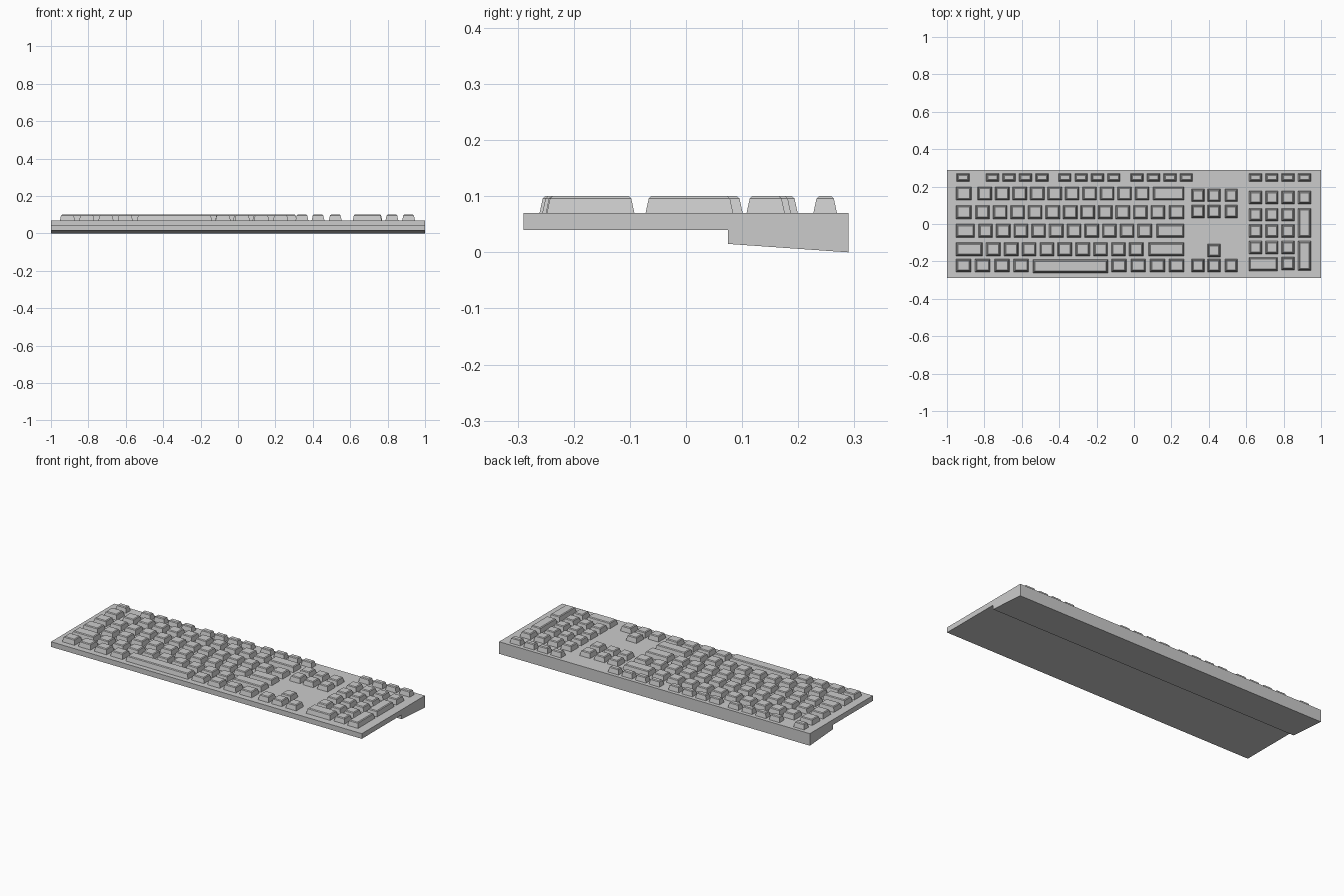
import bpy, bmesh

if "Cube" in bpy.data.objects:
    bpy.data.objects.remove(bpy.data.objects["Cube"])


def make_object(name, bm):
    bmesh.ops.recalc_face_normals(bm, faces=bm.faces[:])
    me = bpy.data.meshes.new(name)
    bm.to_mesh(me)
    bm.free()
    ob = bpy.data.objects.new(name, me)
    bpy.context.collection.objects.link(ob)
    return ob


def extrude_profile(name, pts):
    """Side profile (y, z) extruded across the full width."""
    bm = bmesh.new()
    face = bm.faces.new([bm.verts.new((-1, y, z)) for y, z in pts])
    ext = bmesh.ops.extrude_face_region(bm, geom=[face])
    verts = [v for v in ext["geom"] if isinstance(v, bmesh.types.BMVert)]
    bmesh.ops.translate(bm, vec=(2, 0, 0), verts=verts)
    return make_object(name, bm)


# Body: thin case with a stepped, sloping rear underside
extrude_profile("case", [(-0.29, 0.04), (0.075, 0.04), (0.075, 0.015),
                         (0.29, 0.0), (0.29, 0.07), (-0.29, 0.07)])

Z0, Z1, TAPER = 0.07, 0.10, 0.007


def add_key(bm, x0, x1, y, h):
    """Tapered keycap from x0 to x1, centred on y, with a softened top rim."""
    def ring(i, z):
        return [bm.verts.new((x, yy, z)) for x, yy in
                ((x0 + i, y - h / 2 + i), (x1 - i, y - h / 2 + i),
                 (x1 - i, y + h / 2 - i), (x0 + i, y + h / 2 - i))]
    rings = [ring(0, Z0), ring(TAPER * 0.8, Z1 - 0.004), ring(TAPER + 0.003, Z1)]
    for a, b in zip(rings, rings[1:]):
        for k in range(4):
            n = (k + 1) % 4
            bm.faces.new((a[k], a[n], b[n], b[k]))
    bm.faces.new(rings[-1])
    bm.faces.new(rings[0][::-1])


def key_group(name, keys):
    bm = bmesh.new()
    for k in keys:
        add_key(bm, *k)
    make_object(name, bm)


def row(centres, y, h=0.072, w=0.076):
    return [(c - w / 2, c + w / 2, y, h) for c in centres]


def run(first, last, n):
    return [first + (last - first) * i / (n - 1) for i in range(n)]


L, R = -0.952, 0.268          # outer limits of the main block
PAD = [0.65, 0.737, 0.823, 0.912]
NAV = [0.342, 0.428, 0.52]

# Function row
key_group("function_keys", row(
    [-0.914] + run(-0.757, -0.492, 4) + run(-0.37, -0.108, 4)
    + run(0.016, 0.28, 4) + PAD, 0.248, 0.042, 0.068))

# Main block rows
key_group("number_row", [(L, L + 0.083, 0.163, 0.072), (0.102, R, 0.163, 0.072)]
          + row(run(-0.798, 0.043, 10), 0.163))
key_group("upper_letter_row", [(L, L + 0.083, 0.064, 0.072), (R - 0.08, R, 0.064, 0.072)]
          + row(run(-0.81, 0.128, 11), 0.064))
key_group("home_letter_row", [(L, -0.852, -0.036, 0.072), (0.12, R, -0.036, 0.072)]
          + row(run(-0.794, 0.058, 10), -0.036))
key_group("lower_letter_row", [(L, -0.81, -0.135, 0.072), (0.078, R, -0.135, 0.072)]
          + row(run(-0.752, 0.012, 9), -0.135))
key_group("bottom_row", row(run(-0.912, -0.603, 4) + run(-0.08, 0.228, 4), -0.222, 0.068, 0.08))
key_group("space_bar", [(-0.54, -0.14, -0.226, 0.07)])

# Navigation and arrow clusters
key_group("navigation_keys", row(NAV, 0.153, 0.068, 0.068) + row(NAV, 0.067, 0.068, 0.068))
key_group("arrow_keys", row(NAV, -0.222, 0.068, 0.068) + row(NAV[1:2], -0.142, 0.068, 0.068))

# Numeric pad, with two tall keys and one wide key
pad = row(PAD, 0.142, 0.068, 0.068)
for y in (0.05, -0.037, -0.126):
    pad += row(PAD[:3], y, 0.068, 0.068)
pad += row(PAD[2:3], -0.211, 0.068, 0.068) + [(0.614, 0.768, -0.214, 0.072)]
pad += row(PAD[3:], 0.006, 0.156, 0.068) + row(PAD[3:], -0.17, 0.156, 0.068)
key_group("number_pad", pad)
